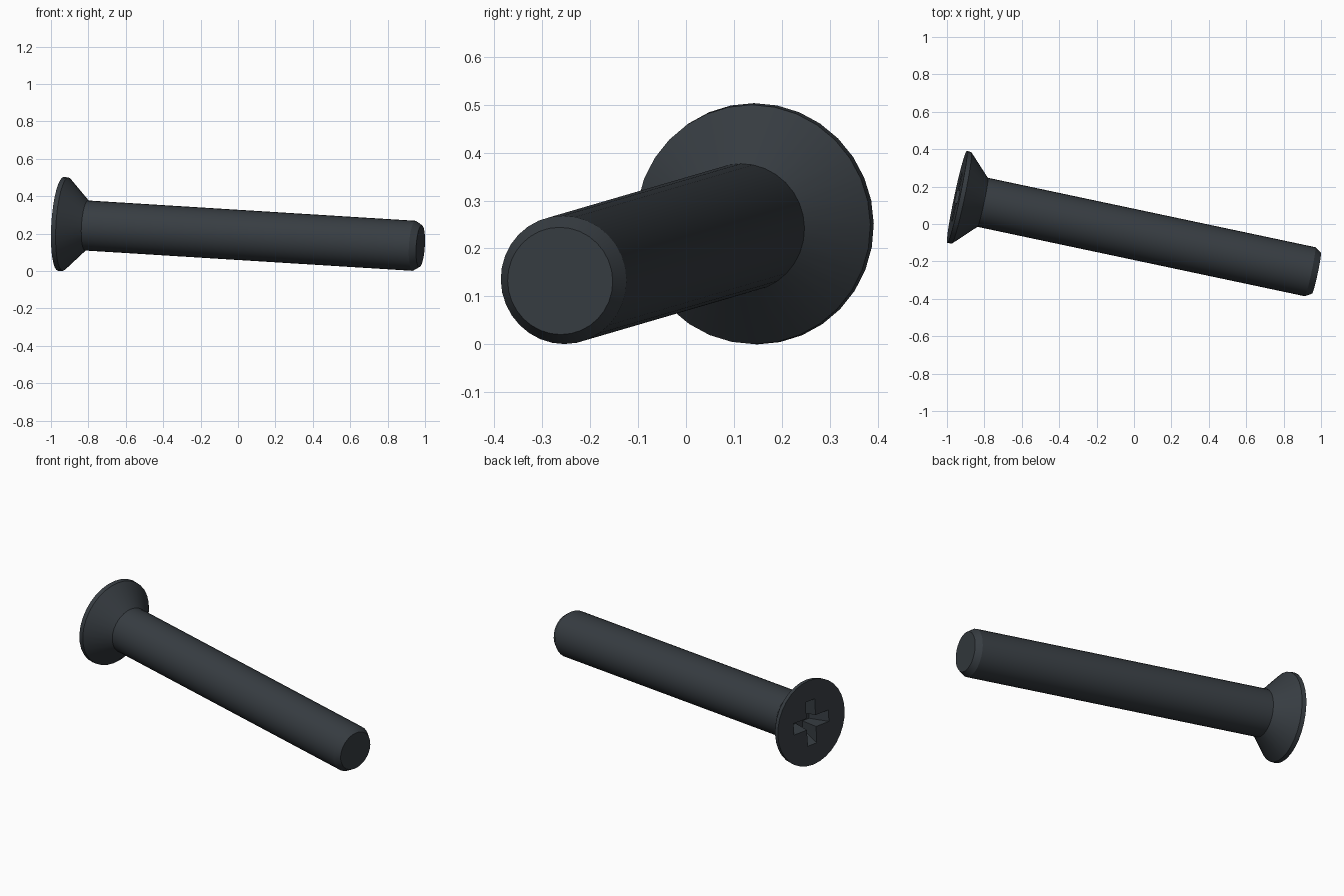
import bpy, bmesh, math
from mathutils import Matrix, Vector

if "Cube" in bpy.data.objects:
    bpy.data.objects.remove(bpy.data.objects["Cube"])

SIDES = 32
LENGTH = 1.968
HEAD_CENTRE = Vector((-0.946, 0.145, 0.2515))
AXIS = Vector((1, -0.212, -0.062)).normalized()

# Dark steel material
steel = bpy.data.materials.new("dark_steel")
steel.use_nodes = True
colour = (0.038, 0.046, 0.054, 1)
steel.diffuse_color = colour
steel.node_tree.nodes["Principled BSDF"].inputs["Base Color"].default_value = colour


def circle(radius, z):
    turns = [2 * math.pi * i / SIDES for i in range(SIDES)]
    return [(radius * math.cos(a), radius * math.sin(a), z) for a in turns]


def cross(reach, half, z):
    arm = [(reach, -half), (reach, half), (half, half)]
    points = []
    for quarter in range(4):
        turn = Matrix.Rotation(quarter * math.pi / 2, 3, "Z")
        points += [turn @ Vector((x, y, z)) for x, y in arm]
    return points


def loft(name, sections):
    """Skin a closed solid through matching cross-sections."""
    bm = bmesh.new()
    rings = [[bm.verts.new(p) for p in section] for section in sections]
    for low, high in zip(rings, rings[1:]):
        for i in range(len(low)):
            j = (i + 1) % len(low)
            bm.faces.new((low[i], low[j], high[j], high[i]))
    bm.faces.new(rings[0][::-1])
    bm.faces.new(rings[-1])
    bmesh.ops.recalc_face_normals(bm, faces=bm.faces)
    mesh = bpy.data.meshes.new(name)
    bm.to_mesh(mesh)
    bm.free()
    mesh.materials.append(steel)
    obj = bpy.data.objects.new(name, mesh)
    bpy.context.collection.objects.link(obj)
    return obj


# Countersunk head, shaft and chamfered tip in one lathe profile
profile = [(0.252, 0), (0.25, 0.025), (0.134, 0.14),
           (0.134, LENGTH - 0.035), (0.112, LENGTH)]
screw = loft("countersunk_screw", [circle(r, z) for r, z in profile])

# Tapered cross recess in the head
cutter = loft("recess_cutter", [cross(0.137, 0.035, -0.01),
                                cross(0.075, 0.025, 0.1)])
cutter.hide_render = True
cut = screw.modifiers.new("cross_recess", "BOOLEAN")
cut.operation = "DIFFERENCE"
cut.solver = "EXACT"
cut.object = cutter

bpy.ops.object.select_all(action="DESELECT")
screw.select_set(True)
bpy.context.view_layer.objects.active = screw
bpy.ops.object.modifier_apply(modifier=cut.name)
bpy.data.objects.remove(cutter)
bpy.ops.object.shade_smooth_by_angle(angle=math.radians(28))

# Lay the screw down, resting on head rim and tip
side = Vector((0, 0, 1)).cross(AXIS).normalized()
up = AXIS.cross(side)
screw.matrix_world = (Matrix.Translation(HEAD_CENTRE)
                      @ Matrix((side, up, AXIS)).transposed().to_4x4())
